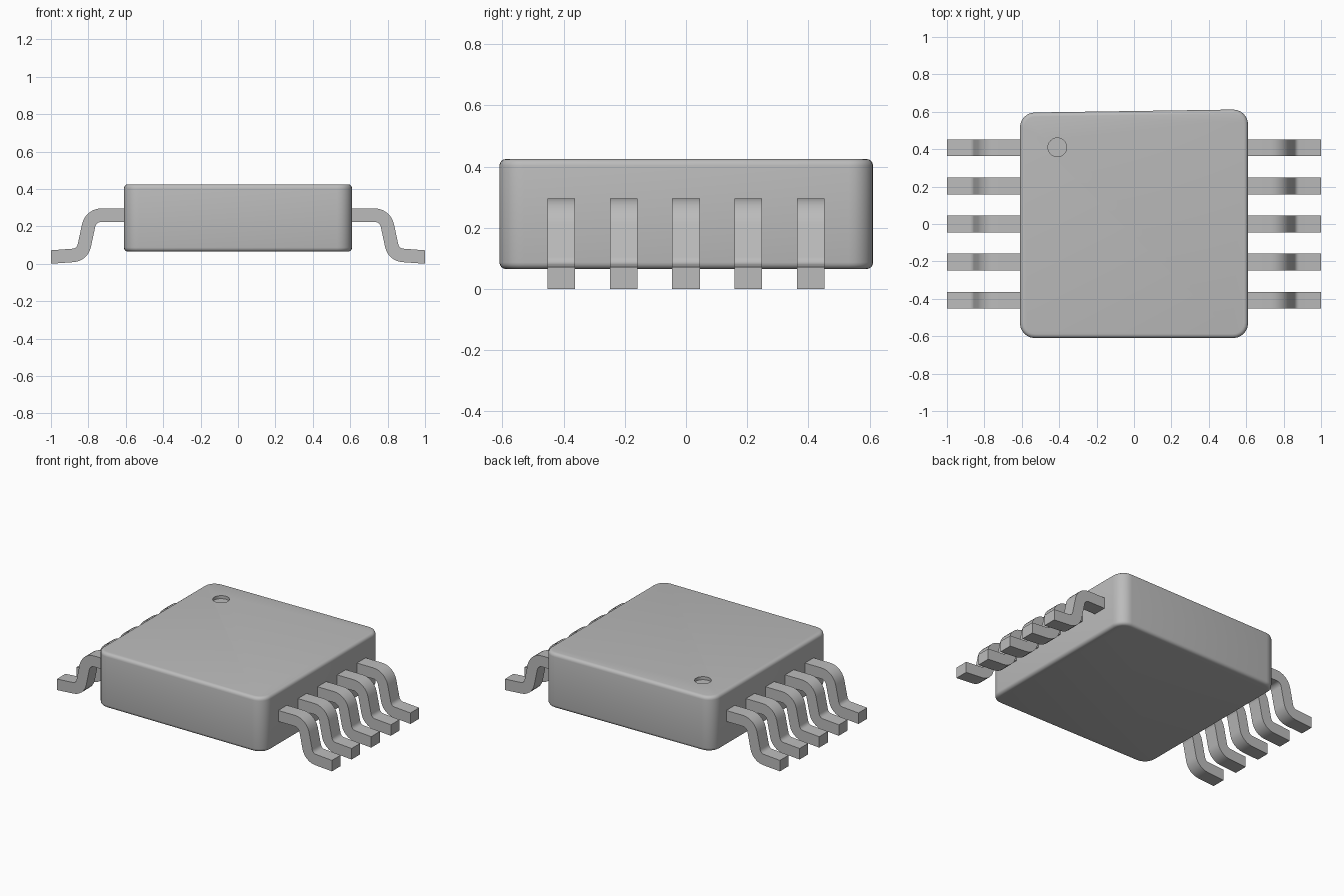
import bpy, bmesh, math
from mathutils import Vector

if "Cube" in bpy.data.objects:
    bpy.data.objects.remove(bpy.data.objects["Cube"], do_unlink=True)

grey = bpy.data.materials.new("mid grey")
grey.use_nodes = True
color = (0.5, 0.5, 0.5, 1)
grey.diffuse_color = color
grey.node_tree.nodes["Principled BSDF"].inputs["Base Color"].default_value = color


def round_corner(prev, corner, nxt, radius, steps):
    """Points of an arc that fillets one corner."""
    a, b = (prev - corner).normalized(), (nxt - corner).normalized()
    half = a.angle(b) / 2
    centre = corner + (a + b).normalized() * radius / math.sin(half)
    start = (corner + a * radius / math.tan(half) - centre).normalized()
    end = (corner + b * radius / math.tan(half) - centre).normalized()
    return [centre + start.slerp(end, i / steps) * radius for i in range(steps + 1)]


def extrude(name, points, offset):
    """Solid made by sweeping a closed outline along a vector."""
    bm = bmesh.new()
    face = bm.faces.new([bm.verts.new(p) for p in points])
    # Keep the first face as the near cap and add the far cap and walls
    top = bmesh.ops.extrude_face_region(bm, geom=[face], use_keep_orig=True)["geom"]
    bmesh.ops.translate(bm, vec=offset,
                        verts=[v for v in top if isinstance(v, bmesh.types.BMVert)])
    bmesh.ops.recalc_face_normals(bm, faces=bm.faces)
    mesh = bpy.data.meshes.new(name)
    bm.to_mesh(mesh)
    bm.free()
    mesh.materials.append(grey)
    obj = bpy.data.objects.new(name, mesh)
    bpy.context.collection.objects.link(obj)
    return obj


def smooth(obj, angle):
    bpy.ops.object.select_all(action="DESELECT")
    obj.select_set(True)
    bpy.context.view_layer.objects.active = obj
    bpy.ops.object.shade_smooth_by_angle(angle=math.radians(angle))


# Package body: rounded block whose back edge is slightly skewed
corners = [Vector(p) for p in ((-.61, -.61, .065), (.61, -.61, .065),
                               (.61, .613, .065), (-.61, .595, .065))]
outline = []
for i, c in enumerate(corners):
    outline += round_corner(corners[i - 1], c, corners[(i + 1) % 4], 0.08, 6)
body = extrude("package_body", outline, Vector((0, 0, .36)))
bevel = body.modifiers.new("soft_edges", "BEVEL")
bevel.width = 0.022
bevel.segments = 4
bevel.limit_method = "ANGLE"
bevel.angle_limit = math.radians(40)

# Round pin-one dimple cut into the top
bpy.ops.mesh.primitive_cylinder_add(vertices=32, radius=0.05, depth=0.1,
                                    location=(-.41, .41, .455))
cutter = bpy.context.object
cutter.name = "dimple_cutter"
cutter.data.materials.append(grey)
cutter.hide_render = True
cut = body.modifiers.new("dimple", "BOOLEAN")
cut.object = cutter
cut.operation = "DIFFERENCE"
cut.solver = "EXACT"
bpy.context.view_layer.objects.active = body
for name in ("soft_edges", "dimple"):
    bpy.ops.object.modifier_apply(modifier=name)
bpy.data.objects.remove(cutter, do_unlink=True)
smooth(body, 35)

# Gull-wing lead centre line, thickened into a constant-width strip
start, shoulder, ankle, toe = [Vector(p) for p in (
    (.57, 0, .26), (.787, 0, .26), (.832, 0, .048), (1, 0, .036))]
path = ([start] + round_corner(start, shoulder, ankle, .07, 6)
        + round_corner(shoulder, ankle, toe, .065, 6) + [toe])
upper, lower = [], []
for i, p in enumerate(path):
    tangent = (path[min(i + 1, len(path) - 1)] - path[max(i - 1, 0)]).normalized()
    normal = Vector((-tangent.z, 0, tangent.x)) * 0.036
    if p is toe:
        normal = Vector((0, 0, 0.036))
    upper.append(p + normal)
    lower.append(p - normal)
profile = upper + lower[::-1]

# Five leads on each side
for side, sign in (("left", 1), ("right", -1)):
    for k in range(5):
        y = (k - 2) * 0.204 - 0.045
        points = [Vector((sign * p.x, y, p.z)) for p in profile]
        lead = extrude(f"{side}_lead_{k + 1}", points, Vector((0, .09, 0)))
        smooth(lead, 35)
